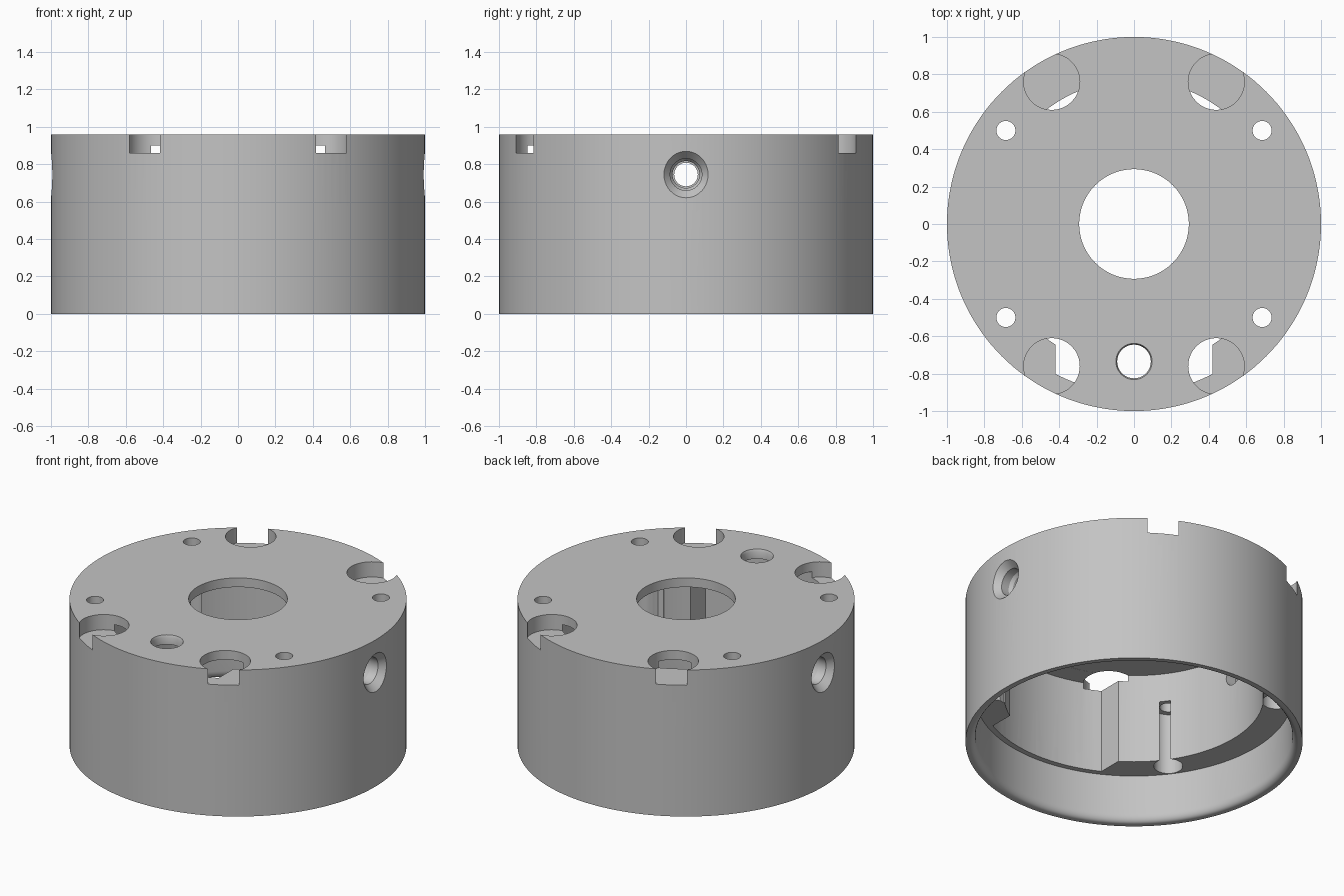
import bpy, bmesh, math
from mathutils import Matrix

cube = bpy.data.objects.get("Cube")
if cube:
    bpy.data.objects.remove(cube, do_unlink=True)

grey = bpy.data.materials.new("plain grey")
grey.use_nodes = True
colour = (0.55, 0.55, 0.55, 1)
grey.diffuse_color = colour
grey.node_tree.nodes["Principled BSDF"].inputs["Base Color"].default_value = colour


def finish(bm, name, matrix=Matrix()):
    bm.transform(matrix)
    bmesh.ops.recalc_face_normals(bm, faces=bm.faces)
    mesh = bpy.data.meshes.new(name)
    bm.to_mesh(mesh)
    bm.free()
    mesh.materials.append(grey)
    obj = bpy.data.objects.new(name, mesh)
    bpy.context.collection.objects.link(obj)
    return obj


def lathe(name, profile, segments, closed=False, matrix=Matrix()):
    """Turn (radius, height) points about z; open profiles start and end on the axis."""
    bm = bmesh.new()
    rings = []
    for r, z in profile:
        if r == 0:
            rings.append([bm.verts.new((0, 0, z))] * segments)
        else:
            angles = [math.tau * i / segments for i in range(segments)]
            rings.append([bm.verts.new((r * math.cos(a), r * math.sin(a), z)) for a in angles])
    pairs = list(zip(rings, rings[1:]))
    if closed:
        pairs.append((rings[-1], rings[0]))
    for low, high in pairs:
        for i in range(segments):
            j = (i + 1) % segments
            bm.faces.new(dict.fromkeys((low[i], low[j], high[j], high[i])))
    return finish(bm, name, matrix)


def prism(name, outline, bottom, top, matrix=Matrix()):
    bm = bmesh.new()
    face = bm.faces.new([bm.verts.new((x, y, bottom)) for x, y in outline])
    grown = bmesh.ops.extrude_face_region(bm, geom=[face])
    verts = [v for v in grown["geom"] if isinstance(v, bmesh.types.BMVert)]
    bmesh.ops.translate(bm, verts=verts, vec=(0, 0, top - bottom))
    return finish(bm, name, matrix)


def drill(steps):
    """Closed cutter profile from (radius, height) steps."""
    return [(0, steps[0][1])] + steps + [(0, steps[-1][1])]


TOP, CEILING, LEDGE = 0.96, 0.90, 0.31
CAVITY, BORE = 0.77, 0.94

# Housing: top plate, stepped cavity and rounded inner lower rim
fillet = []
for i in range(7):
    a = math.pi / 2 * i / 6
    fillet.append((BORE + 0.035 * (1 - math.sin(a)), 0.05 * (1 - math.cos(a))))
profile = [(0.293, TOP), (1, TOP), (1, 0)] + fillet
profile += [(BORE, LEDGE), (CAVITY, LEDGE), (CAVITY, CEILING), (0.293, CEILING)]
housing = lathe("housing", profile, 144, closed=True)

cutters = []

# Front pocket widening the cavity
half = math.asin(0.42 / 0.905)
arc = [-half + 2 * half * i / 16 for i in range(17)]
outline = [(0.905 * math.sin(a), -0.905 * math.cos(a)) for a in arc]
outline += [(0.42, -0.5), (-0.42, -0.5)]
cutters.append(prism("pocket_cutter", outline, 0.2, CEILING - 0.0005))

for sx in (-1, 1):
    for sy in (-1, 1):
        # Round edge notches in the top
        cutters.append(lathe("notch_cutter", drill([(0.15, 0.86), (0.15, 1.1)]), 48,
                             matrix=Matrix.Translation((0.44 * sx, 0.76 * sy, 0))))
        # Screw holes with wide counterbores from below
        x, y = 0.685 * sx, 0.5 * sy
        steps = [(0.086, 0.2), (0.086, 0.712), (0.051, 0.712), (0.051, 1.1)]
        cutters.append(lathe("screw_hole_cutter", drill(steps), 32,
                             matrix=Matrix.Translation((x, y, 0))))
        # Flared mouth joining each counterbore to the cavity
        mouth = [(0.70, -0.125), (0.768, -0.12), (0.79, -0.095), (0.845, -0.084),
                 (0.845, 0.084), (0.79, 0.095), (0.768, 0.12), (0.70, 0.125)]
        cutters.append(prism("mouth_cutter", mouth, 0.19, 0.7115,
                             Matrix.Rotation(math.atan2(y, x), 4, "Z")))
    # Stepped, countersunk side holes
    steps = [(0.063, 0.6), (0.063, 0.84), (0.072, 0.84), (0.072, 0.88), (0.085, 0.9),
             (0.085, 0.955), (0.127, 1.003), (0.127, 1.1)]
    cutters.append(lathe("side_hole_cutter", drill(steps), 40,
                         matrix=Matrix.Translation((0, 0, 0.745))
                         @ Matrix.Rotation(sx * math.pi / 2, 4, "Y")))

# Chamfered front hole through the plate
steps = [(0.09, 0.8), (0.09, 0.945), (0.097, TOP), (0.097, 1.1)]
cutters.append(lathe("front_hole_cutter", drill(steps), 40,
                     matrix=Matrix.Translation((0, -0.735, 0))))

# Cut everything out of the housing
bpy.ops.object.select_all(action="DESELECT")
bpy.context.view_layer.objects.active = housing
housing.select_set(True)
for cutter in cutters:
    cutter.hide_render = True
    mod = housing.modifiers.new("cut", "BOOLEAN")
    mod.operation = "DIFFERENCE"
    mod.solver = "EXACT"
    mod.object = cutter
    bpy.ops.object.modifier_apply(modifier=mod.name)
    bpy.data.objects.remove(cutter, do_unlink=True)

bpy.ops.object.shade_smooth_by_angle(angle=math.radians(25))
